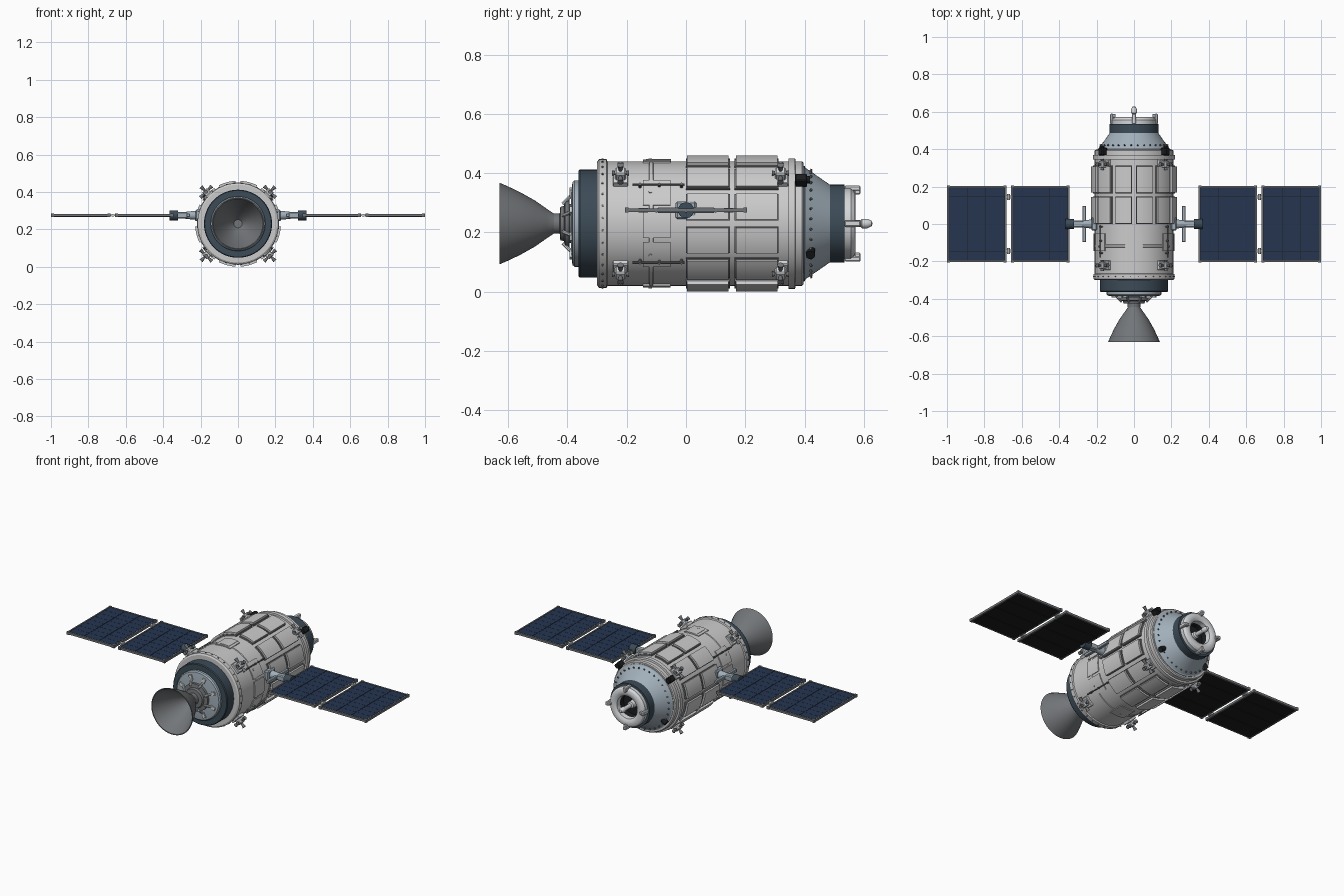
import bpy, bmesh
from math import pi, cos, sin, radians
from mathutils import Matrix, Vector

if "Cube" in bpy.data.objects:
    bpy.data.objects.remove(bpy.data.objects["Cube"])

ZC = 0.23                                   # height of the hull axis
AXIS = Matrix.Translation((0, 0, ZC))


def material(name, r, g, b):
    m = bpy.data.materials.new(name)
    m.diffuse_color = (r, g, b, 1)
    m.use_nodes = True
    m.node_tree.nodes["Principled BSDF"].inputs["Base Color"].default_value = m.diffuse_color
    return m


SLATE = material("slate", 0.045, 0.07, 0.095)
CONE = material("blue_grey", 0.36, 0.43, 0.49)
HULL = material("hull_grey", 0.52, 0.53, 0.53)
WHITE = material("off_white", 0.66, 0.68, 0.70)
METAL = material("dark_metal", 0.17, 0.18, 0.19)
CELL = material("solar_blue", 0.018, 0.035, 0.08)
BLACK = material("black", 0.012, 0.013, 0.015)


def radial(deg):
    """Frame on the hull: x outward, y along the axis, z around."""
    return AXIS @ Matrix.Rotation(-radians(deg), 4, 'Y')


def finish(bm, name, mat=None):
    bmesh.ops.remove_doubles(bm, verts=bm.verts, dist=1e-5)
    bmesh.ops.recalc_face_normals(bm, faces=bm.faces)
    me = bpy.data.meshes.new(name)
    bm.to_mesh(me)
    bm.free()
    ob = bpy.data.objects.new(name, me)
    bpy.context.collection.objects.link(ob)
    if mat:
        me.materials.append(mat)
    return ob


def lathe(name, profile, mat=None, closed=False, steps=64):
    """Spin (y, radius) points around the hull axis."""
    bm = bmesh.new()
    vs = [bm.verts.new((r, y, ZC)) for y, r in profile]
    pairs = list(zip(vs, vs[1:])) + ([(vs[-1], vs[0])] if closed else [])
    es = [bm.edges.new(p) for p in pairs]
    bmesh.ops.spin(bm, geom=vs + es, cent=(0, 0, ZC), axis=(0, 1, 0),
                   angle=2 * pi, steps=steps)
    return finish(bm, name, mat)


def box(bm, c, s, m=Matrix(), bevel=0.0):
    d = bmesh.ops.create_cube(bm, size=1, matrix=m @ Matrix.Translation(c) @ Matrix.Diagonal((*s, 1)))
    if bevel:
        es = list({e for v in d['verts'] for e in v.link_edges})
        bmesh.ops.bevel(bm, geom=es, offset=bevel, segments=1, affect='EDGES')


def rod(bm, a, b, r1, r2=None, m=Matrix(), n=12):
    a, b = Vector(a), Vector(b)
    q = (b - a).to_track_quat('Z', 'Y').to_matrix().to_4x4()
    bmesh.ops.create_cone(bm, cap_ends=True, segments=n, radius1=r1,
                          radius2=r1 if r2 is None else r2, depth=(b - a).length,
                          matrix=m @ Matrix.Translation((a + b) / 2) @ q)


def plate(bm, deg, half, y0, y1, r0, r1, n=6):
    """Curved plate lying on the hull."""
    angs = [radians(deg - half + 2 * half * i / n) for i in range(n + 1)]
    ring = [(r0, a) for a in angs] + [(r1, a) for a in reversed(angs)]
    lo, hi = [[bm.verts.new((r * cos(a), y, ZC + r * sin(a))) for r, a in ring] for y in (y0, y1)]
    k = len(ring)
    for i in range(k):
        j = (i + 1) % k
        bm.faces.new((lo[i], lo[j], hi[j], hi[i]))
    for i in range(n):
        for v in (lo, hi):
            bm.faces.new((v[i], v[i + 1], v[k - 2 - i], v[k - 1 - i]))


# Pressure hull with end flanges and seam rings
lathe("hull", [(-0.30, 0.15), (-0.30, 0.208), (-0.294, 0.217), (-0.268, 0.217), (-0.265, 0.210),
               (-0.125, 0.210), (-0.123, 0.214), (-0.112, 0.214), (-0.110, 0.210),
               (0.345, 0.210), (0.346, 0.220), (0.368, 0.220), (0.37, 0.210),
               (0.392, 0.210), (0.397, 0.204), (0.397, 0.15)], HULL)
lathe("nose_cone", [(0.385, 0.195), (0.400, 0.195), (0.403, 0.188), (0.487, 0.130), (0.487, 0.06)], CONE)
lathe("docking_collar", [(0.484, 0.07), (0.484, 0.131), (0.535, 0.131), (0.535, 0.07)], SLATE, True)
lathe("docking_ring", [(0.535, 0.066), (0.535, 0.118), (0.556, 0.118), (0.567, 0.110), (0.572, 0.098),
                       (0.570, 0.080), (0.562, 0.068)], WHITE, True)
lathe("docking_well", [(0.56, 0.068), (0.50, 0.066), (0.50, 0.0)], BLACK)
lathe("docking_probe", [(0.50, 0.022), (0.53, 0.020), (0.535, 0.012), (0.59, 0.012), (0.594, 0.016),
                        (0.612, 0.016), (0.626, 0.009), (0.63, 0.0)], WHITE, steps=24)

# Four docking guides
bm = bmesh.new()
for a in (0, 90, 180, 270):
    box(bm, (0.119, 0.562, 0), (0.018, 0.055, 0.022), radial(a), 0.004)
    box(bm, (0.108, 0.578, 0), (0.02, 0.022, 0.016), radial(a), 0.004)
finish(bm, "docking_guides", WHITE)

# Aft bulkhead, dark band and engine
lathe("aft_band", [(-0.295, 0.182), (-0.358, 0.182), (-0.363, 0.178), (-0.363, 0.13)], SLATE)
lathe("aft_bulkhead", [(-0.355, 0.146), (-0.376, 0.146), (-0.383, 0.140), (-0.388, 0.10), (-0.390, 0.0)], CONE)
lathe("engine_mount", [(-0.385, 0.066), (-0.393, 0.066), (-0.394, 0.082), (-0.408, 0.082),
                       (-0.411, 0.060), (-0.424, 0.056), (-0.426, 0.034), (-0.445, 0.034)], METAL, steps=48)
lathe("engine_bell", [(-0.425, 0.0), (-0.425, 0.028), (-0.44, 0.030), (-0.47, 0.050), (-0.51, 0.078),
                      (-0.56, 0.106), (-0.60, 0.125), (-0.63, 0.138), (-0.63, 0.133), (-0.60, 0.120),
                      (-0.56, 0.100), (-0.51, 0.072), (-0.47, 0.044), (-0.445, 0.022), (-0.445, 0.0)], METAL)
bm = bmesh.new()
for i in range(8):
    m = radial(i * 45 + 22.5)
    rod(bm, (0.11, -0.38, 0), (0.072, -0.415, 0), 0.006, m=m, n=8)
    box(bm, (0.112, -0.387, 0), (0.03, 0.012, 0.02), m)
finish(bm, "engine_struts", WHITE)

# Two rows of twelve shield panels on a stepped base
base, skin = bmesh.new(), bmesh.new()
for i in range(12):
    for y in (0.003, 0.167):
        plate(base, 15 + 30 * i, 12.2, y - 0.003, y + 0.145, 0.205, 0.219)
        plate(skin, 15 + 30 * i, 11.4, y + 0.001, y + 0.141, 0.205, 0.2295)
finish(base, "shield_bases", METAL)
finish(skin, "shield_panels", HULL)

# Thin access plates on the aft half, with latches
bm = bmesh.new()
for i in range(6):
    plate(bm, 30 + 60 * i, 13, -0.145, -0.052, 0.205, 0.2155)
    rod(bm, (0.21, -0.12, 0), (0.219, -0.12, 0), 0.006, m=radial(30 + 60 * i), n=8)
plate(bm, 90, 9, -0.135, -0.05, 0.205, 0.2175)
plate(bm, 0, 13, -0.145, -0.052, 0.205, 0.2155)
plate(bm, 180, 13, -0.145, -0.052, 0.205, 0.2155)
finish(bm, "access_plates", HULL)

# Handrails on the aft half
bm = bmesh.new()
for a in (36, 144, 216, 324):
    m = radial(a)
    rod(bm, (0.225, -0.18, 0), (0.225, -0.005, 0), 0.0035, m=m, n=8)
    for y in (-0.155, -0.09, -0.015):
        rod(bm, (0.205, y, 0), (0.228, y, 0), 0.005, m=m, n=8)
finish(bm, "handrails", METAL)

# Fasteners on the flanges and cone foot
bm = bmesh.new()
for i in range(32):
    m = radial(i * 11.25 + 5)
    rod(bm, (0.172, 0.416, 0), (0.184, 0.424, 0), 0.004, m=m, n=6)
    rod(bm, (0.215, -0.281, 0), (0.2205, -0.281, 0), 0.004, m=m, n=6)
finish(bm, "fasteners", METAL)

# Attitude thruster clusters at four corners, fore and aft
block, jets = bmesh.new(), bmesh.new()
for a in (45, 135, 225, 315):
    for y in (-0.221, 0.319):
        m = radial(a)
        box(block, (0.215, y, 0), (0.02, 0.052, 0.062), m, 0.003)
        box(block, (0.236, y, 0), (0.036, 0.036, 0.036), m, 0.005)
        for s in (-1, 1):
            rod(jets, (0.241, y, s * 0.015), (0.241, y, s * 0.044), 0.005, 0.011, m)
            rod(jets, (0.241, y + s * 0.015, 0), (0.241, y + s * 0.029, 0), 0.005, 0.010, m)
        rod(jets, (0.25, y, 0), (0.279, y, 0), 0.005, 0.011, m)
finish(block, "thruster_blocks", WHITE)
finish(jets, "thruster_nozzles", METAL)

# Sensor pods at the front shoulder and on the cone
bm = bmesh.new()
for a in (41, 139):
    box(bm, (0.222, 0.388, 0), (0.036, 0.042, 0.034), radial(a), 0.004)
    rod(bm, (0.226, 0.40, 0), (0.226, 0.418, 0), 0.013, m=radial(a), n=16)
for a in (-33, 213):
    rod(bm, (0.165, 0.42, 0), (0.195, 0.42, 0), 0.016, m=radial(a), n=16)
finish(bm, "sensor_pods", BLACK)

# Solar wings, mirrored left and right
ZP = 0.275
for s, side in ((-1, "left"), (1, "right")):
    arm, joint, frame, cells, back, hinge = [bmesh.new() for _ in range(6)]
    # Root bracket, drive and cross bar
    box(arm, (s * 0.213, 0, ZP), (0.03, 0.07, 0.06), bevel=0.006)
    rod(arm, (s * 0.20, 0, ZP), (s * 0.285, 0, ZP), 0.027, 0.018, n=20)
    box(arm, (s * 0.266, 0, ZP), (0.018, 0.195, 0.018), bevel=0.003)
    box(arm, (s * 0.305, 0, ZP), (0.07, 0.036, 0.034), bevel=0.005)
    rod(joint, (s * 0.322, 0, ZP), (s * 0.365, 0, ZP), 0.027, n=24)
    for x0, x1 in ((0.345, 0.658), (0.683, 1.0)):
        w, xc = x1 - x0, (x0 + x1) / 2
        # Frame rails and corner caps
        for y in (-0.2, 0.2):
            box(frame, (s * xc, y, ZP), (w, 0.008, 0.013))
            for x in (x0 + 0.008, x1 - 0.008):
                box(frame, (s * x, y, ZP), (0.016, 0.012, 0.017))
        for x in (x0 + 0.004, x1 - 0.004):
            box(frame, (s * x, 0, ZP), (0.008, 0.4, 0.013))
        # Backing sheet with ribs, and strips of cells on top
        box(back, (s * xc, 0, ZP - 0.001), (w - 0.01, 0.395, 0.008))
        for y in (-0.1, 0, 0.1):
            box(back, (s * xc, y, ZP - 0.005), (w - 0.01, 0.006, 0.006))
        step = (w - 0.018) / 3
        for i in range(3):
            for j in range(8):
                box(cells, (s * (x0 + 0.009 + step * (i + 0.5)), (j - 3.5) * 0.0485, ZP + 0.004),
                    (step - 0.002, 0.0475, 0.004))
    # Hinges between the two panels
    for y in (-0.145, 0.145):
        rod(hinge, (s * 0.67, y - 0.016, ZP), (s * 0.67, y + 0.016, ZP), 0.008)
        box(hinge, (s * 0.67, y, ZP), (0.036, 0.016, 0.008))
    for bm, name, mat in ((arm, "wing_arm", CONE), (joint, "wing_joint", SLATE),
                          (frame, "wing_frame", METAL), (cells, "solar_cells", CELL),
                          (back, "wing_backing", BLACK), (hinge, "wing_hinges", WHITE)):
        finish(bm, side + "_" + name, mat)

# Smooth shading with sharp edges kept
for ob in bpy.context.collection.objects:
    ob.select_set(True)
    bpy.context.view_layer.objects.active = ob
bpy.ops.object.shade_smooth_by_angle(angle=radians(30))
